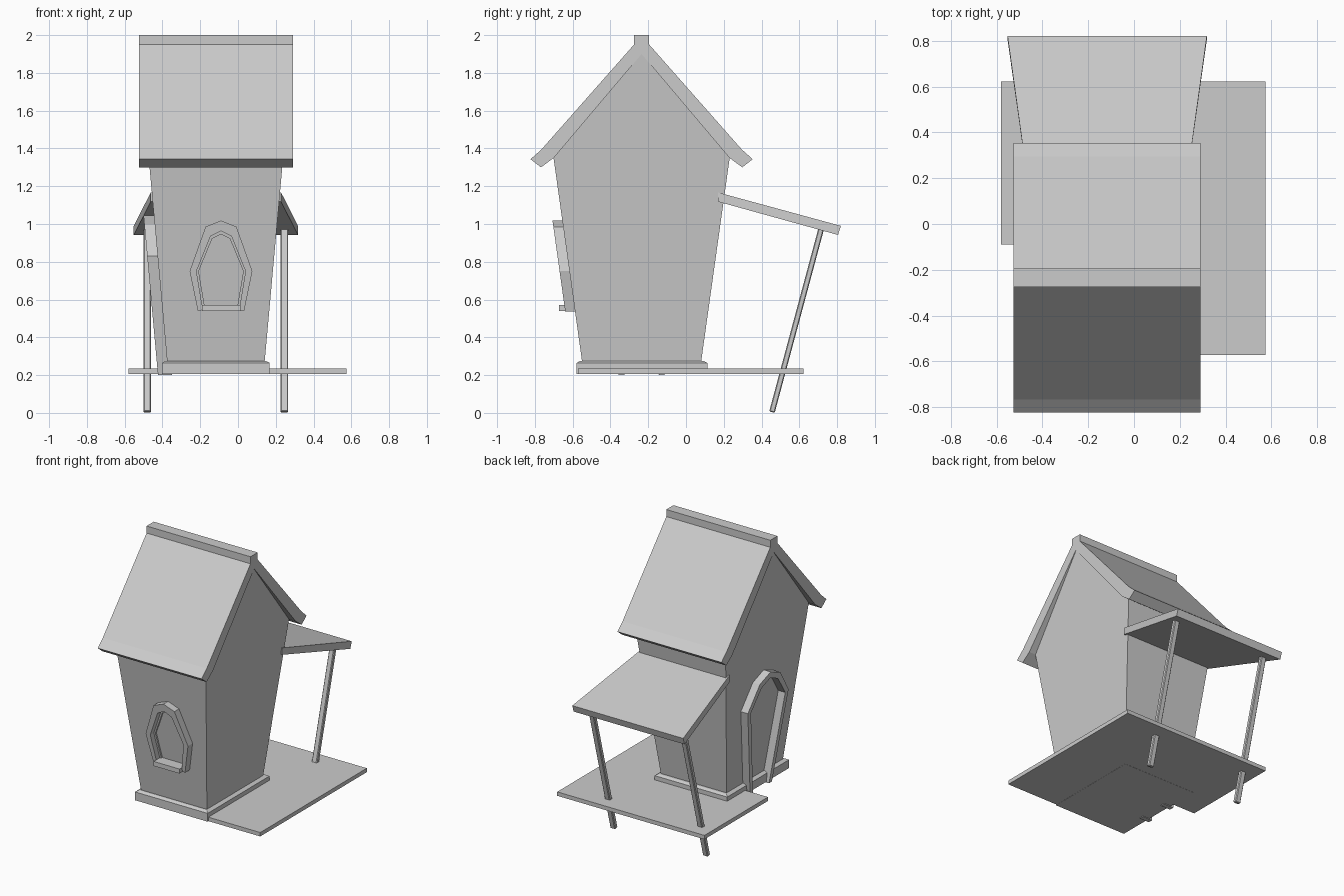
import bpy, bmesh
from mathutils import Vector

if "Cube" in bpy.data.objects:
    bpy.data.objects.remove(bpy.data.objects["Cube"])

CX, CY = -0.117, -0.235      # centre of the house body


def make(name, verts, faces, bevel=0):
    bm = bmesh.new()
    vs = [bm.verts.new(v) for v in verts]
    for f in faces:
        bm.faces.new([vs[i] for i in f])
    bmesh.ops.recalc_face_normals(bm, faces=bm.faces)
    me = bpy.data.meshes.new(name)
    bm.to_mesh(me)
    bm.free()
    ob = bpy.data.objects.new(name, me)
    bpy.context.collection.objects.link(ob)
    if bevel:
        m = ob.modifiers.new("bevel", 'BEVEL')
        m.width, m.segments = bevel, 1
    return ob


def loft(name, a, b, bevel=0):
    """Solid between two matching outlines."""
    n = len(a)
    faces = [list(range(n)), list(range(n, 2 * n))]
    faces += [[i, (i + 1) % n, n + (i + 1) % n, n + i] for i in range(n)]
    return make(name, list(a) + list(b), faces, bevel)


def rect(x0, x1, y0, y1, z):
    return [(x0, y0, z), (x1, y0, z), (x1, y1, z), (x0, y1, z)]


def mirror(half):
    """Right half of an arch (bottom to apex on axis) to a full arch."""
    return half + [(-u, z) for u, z in reversed(half[:-1])]


def arch(name, outer, inner, place, d0, d1):
    """Open arched frame; place(u, z, d) puts it on a leaning wall."""
    o, i = mirror(outer), mirror(inner)
    n = len(o)
    verts = []
    for (a, b) in zip(o, i):
        verts += [place(*a, d0), place(*a, d1), place(*b, d1), place(*b, d0)]
    faces = [[0, 1, 2, 3], [4 * n - 4 + k for k in range(4)]]
    for s in range(n - 1):
        for k in range(4):
            q = (k + 1) % 4
            faces.append([4 * s + k, 4 * s + q, 4 * s + 4 + q, 4 * s + 4 + k])
    return make(name, verts, faces)


# House body: gabled profile, all walls leaning outwards
def half_x(z):
    return 0.258 + 0.0905 * (z - 0.27)


def half_y(z):
    return 0.315 + 0.14 * (z - 0.27)


body = [(-half_y(0.21), 0.21), (half_y(0.21), 0.21), (half_y(1.35), 1.35),
        (0, 1.905), (-half_y(1.35), 1.35)]
loft("house_walls",
     [(CX - half_x(z), CY + y, z) for y, z in body],
     [(CX + half_x(z), CY + y, z) for y, z in body])

# Main roof with ridge cap and kicked eaves
half = [(0.04, 2.0), (0.04, 1.95), (0.53, 1.395), (0.588, 1.343),
        (0.533, 1.30), (0.465, 1.35)]
prof = half + [(0, 1.90)] + [(-y, z) for y, z in reversed(half)]
loft("main_roof", [(-0.525, CY + y, z) for y, z in prof],
     [(0.291, CY + y, z) for y, z in prof])

# Plinth with chamfered top edge
loft("plinth", rect(-0.402, 0.168, -0.58, 0.113, 0.205),
     rect(-0.402, 0.168, -0.58, 0.113, 0.264))
loft("plinth_top", rect(-0.402, 0.168, -0.58, 0.113, 0.264),
     rect(-0.385, 0.151, -0.563, 0.096, 0.274))

# L-shaped deck
deck = [(-0.402, -0.572), (0.575, -0.572), (0.575, 0.622), (-0.58, 0.622),
        (-0.58, -0.09), (-0.402, -0.09)]
loft("deck", [(x, y, 0.206) for x, y in deck],
     [(x, y, 0.234) for x, y in deck])

# Porch roof, flaring towards its outer edge
loft("porch_roof",
     [(CX + s, y, z) for s, y, z in
      ((-0.345, 0.17, 1.167), (0.345, 0.17, 1.167),
       (0.435, 0.82, 0.99), (-0.435, 0.82, 0.99))],
     [(CX + s, y, z) for s, y, z in
      ((-0.345, 0.17, 1.118), (0.345, 0.17, 1.118),
       (0.435, 0.805, 0.942), (-0.435, 0.805, 0.942))])

# Leaning porch posts
for side, label in ((-1, "left"), (1, "right")):
    x = CX + side * 0.363
    lo, hi = Vector((x, 0.455, 0.004)), Vector((x, 0.715, 0.972))
    across = Vector((0.02, 0, 0))
    deep = Vector((0, 0.966, -0.259)) * 0.015
    ends = [[p - across - deep, p + across - deep, p + across + deep,
             p - across + deep] for p in (lo, hi)]
    loft(label + "_porch_post", *ends, bevel=0.005)


# Front window frame and sill
def on_front(u, z, d):
    return (-0.09 + u, CY - half_y(z) - d, z)


arch("window_frame",
     [(0.122, 0.538), (0.166, 0.75), (0.082, 0.985), (0, 1.018)],
     [(0.096, 0.545), (0.13, 0.75), (0.055, 0.935), (0, 0.963)],
     on_front, -0.02, 0.052)
arch("window_inner_trim",
     [(0.098, 0.545), (0.132, 0.75), (0.057, 0.937), (0, 0.965)],
     [(0.086, 0.56), (0.118, 0.75), (0.047, 0.922), (0, 0.946)],
     on_front, -0.02, 0.012)
loft("window_sill", rect(-0.19, 0.012, -0.673, -0.57, 0.54),
     rect(-0.19, 0.012, -0.673, -0.57, 0.572))


# Left doorway frame
def on_left(u, z, d):
    return (CX - half_x(z) - d, CY + u, z)


arch("door_frame",
     [(0.122, 0.2), (0.228, 0.83), (0.115, 0.998), (0, 1.045)],
     [(0.09, 0.2), (0.192, 0.82), (0.092, 0.962), (0, 1.0)],
     on_left, -0.02, 0.055)
